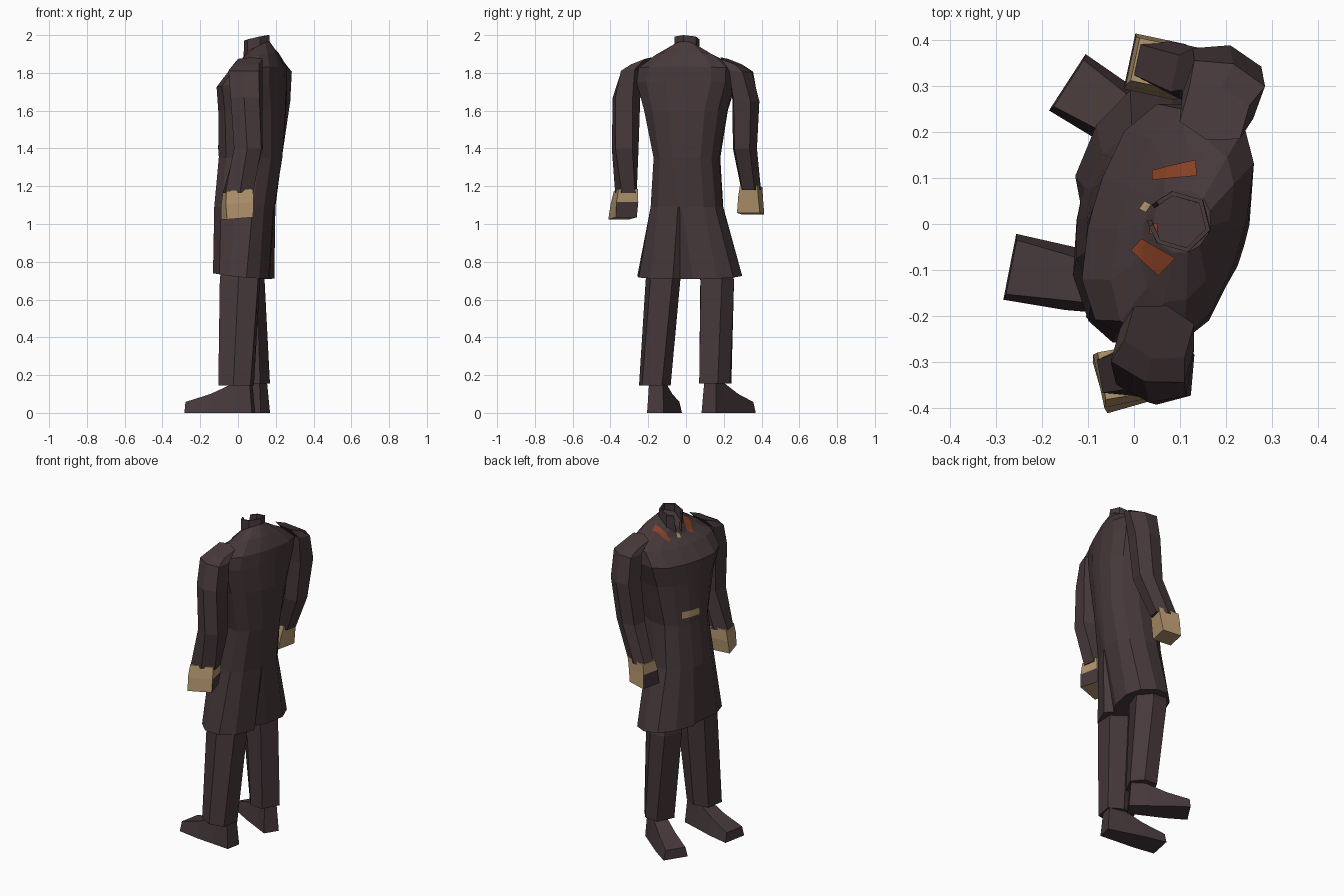
import bpy, bmesh, math
from mathutils import Vector
from mathutils.bvhtree import BVHTree

if "Cube" in bpy.data.objects:
    bpy.data.objects.remove(bpy.data.objects["Cube"])


def material(name, rgb):
    m = bpy.data.materials.new(name)
    m.diffuse_color = (*rgb, 1)
    m.use_nodes = True
    m.node_tree.nodes["Principled BSDF"].inputs["Base Color"].default_value = m.diffuse_color
    return m


CLOTH = material("dark brown cloth", (0.062, 0.040, 0.043))
TAN = material("tan", (0.45, 0.30, 0.155))
RUST = material("rust", (0.25, 0.052, 0.018))


def finish(name, bm, mats, normals=True):
    if normals:
        bmesh.ops.recalc_face_normals(bm, faces=bm.faces)
    me = bpy.data.meshes.new(name)
    bm.to_mesh(me)
    bm.free()
    for m in mats:
        me.materials.append(m)
    ob = bpy.data.objects.new(name, me)
    bpy.context.collection.objects.link(ob)
    return ob


def ring(z, cx, cy, a, b, yaw=0, p=2.5, tilt=0, lat=0, angles=None, n=6):
    """Rounded-box cross-section: a is half depth, b half width."""
    angles = angles or [360 * (k + 0.5) / n for k in range(n)]
    t = math.radians(yaw)
    out = []
    for ang in angles:
        c, s = math.cos(math.radians(ang)), math.sin(math.radians(ang))
        x = a * math.copysign(abs(c) ** (2 / p), c)
        y = b * math.copysign(abs(s) ** (2 / p), s)
        out.append(Vector((cx + x * math.cos(t) - y * math.sin(t),
                           cy + x * math.sin(t) + y * math.cos(t), z + tilt * x + lat * y)))
    return out


def loft(sections):
    bm = bmesh.new()
    rows = [[bm.verts.new(p) for p in s] for s in sections]
    for r, q in zip(rows, rows[1:]):
        n = len(r)
        for i in range(n):
            j = (i + 1) % n
            bm.faces.new((r[i], r[j], q[j], q[i]))
    bm.faces.new(rows[0])
    bm.faces.new(rows[-1])
    return bm


# Long coat: lofted from hem to neck, with a stepped back vent and front overlap
half = [8, 35, 62, 90, 118, 148, 173]
ANG = [0] + half + [180] + [360 - h for h in reversed(half)]
COAT = [  # z, cx, cy, half depth, half width, yaw, power, tilt
    (0.725, 0.018, 0.02, 0.162, 0.285, -13, 2.4, -0.10),
    (1.09, 0.037, 0.005, 0.158, 0.195, -14, 2.5, 0),
    (1.35, 0.066, 0.005, 0.166, 0.175, -15, 2.5, 0),
    (1.60, 0.076, 0.0, 0.170, 0.225, -16, 2.5, 0),
    (1.74, 0.074, 0.0, 0.166, 0.268, -16, 2.7, 0.1),
    (1.82, 0.105, 0.0, 0.132, 0.265, -16, 2.5, 0.1),
    (1.88, 0.115, 0.003, 0.090, 0.180, -16, 2.2, 0.3),
    (1.93, 0.105, 0.005, 0.062, 0.070, -16, 2.0, 0.6)]
rows = [ring(*r, angles=ANG) for r in COAT]
for i in (1, 15):
    rows[1][i] = rows[1][i].lerp(rows[1][0], 0.75)
rows[0][0] += Vector((-0.055, -0.015, 0))
rows[0][1].x -= 0.02
for i in (8, 9, 10, 11):
    rows[0][i].x += 0.025
bm = loft(rows)
bmesh.ops.recalc_face_normals(bm, faces=bm.faces)
skin = BVHTree.FromBMesh(bm)
finish("long_coat", bm, [CLOTH])


# Thin plates draped on the coat by casting a grid of points on it
def plate(name, start, end, width, direction, mat, steps=6, taper=1.0):
    s, e, d, w = Vector(start), Vector(end), Vector(direction), Vector(width)
    b = bmesh.new()
    prev = None
    for i in range(steps + 1):
        f = i / steps
        pts = []
        for k in (-1, 0, 1):
            hit, nor, _, _ = skin.ray_cast(s.lerp(e, f) + w * k * (1 + (taper - 1) * f), d)
            if hit is None:
                pts = None
                break
            pts.append(b.verts.new(hit + nor * 0.005))
        if prev and pts:
            for k in (0, 1):
                face = b.faces.new((prev[k], prev[k + 1], pts[k + 1], pts[k]))
                face.normal_update()
                if face.normal.dot(d) > 0:
                    face.normal_flip()
        prev = pts
    return finish(name, b, [mat], normals=False)


DOWN = (0, 0, -1)
plate("left_lapel_stripe", (0.042, 0.105, 3), (0.137, 0.120, 3), (0, 0.011, 0), DOWN, RUST, taper=1.6)
plate("right_lapel_stripe", (0.008, -0.045, 3), (0.074, -0.092, 3), (0.012, 0.013, 0), DOWN, RUST, taper=1.5)
plate("collar_front_patch", (0.046, -0.022, 3), (0.046, 0.002, 3), (0.008, 0, 0), DOWN, RUST, 2)
plate("throat", (0.022, 0.028, 3), (0.034, 0.045, 3), (0.008, -0.004, 0), DOWN, TAN, 2)
plate("belt_buckle", (-1, 0.018, 1.415), (-1, 0.125, 1.415), (0, 0, 0.02), (1, 0, 0), TAN)

# Standing collar, open at the front
b = bmesh.new()
low = ring(1.885, 0.10, 0.005, 0.072, 0.068, -16, 2, 0.35, angles=[195, 240, 300, 0, 60, 120, 165])
high = ring(1.985, 0.10, 0.005, 0.068, 0.068, -16, 2, 0.22, angles=[205, 240, 300, 0, 60, 120, 155])
lo, hi = [[b.verts.new(p) for p in r] for r in (low, high)]
for i in range(6):
    b.faces.new((lo[i], lo[i + 1], hi[i + 1], hi[i]))
collar = finish("collar", b, [CLOTH], normals=False)
sol = collar.modifiers.new("thickness", "SOLIDIFY")
sol.thickness = 0.01

# Sleeves: sloping cap, shoulder, upper arm, elbow, cuff
SLEEVES = {
    "right": [(1.860, 0.055, -0.235, 0.075, 0.06, -16, 3, 0, 0.38),
              (1.815, 0.04, -0.285, 0.092, 0.060, -16, 3, 0, 0.1),
              (1.67, 0.045, -0.315, 0.085, 0.074, -10, 3), (1.40, 0.055, -0.322, 0.080, 0.071, -5, 3),
              (1.165, 0.0, -0.318, 0.083, 0.058, 10, 3)],
    "left": [(1.860, 0.175, 0.240, 0.075, 0.06, -16, 3, 0, -0.38),
             (1.810, 0.195, 0.292, 0.090, 0.060, -20, 3, 0, -0.1),
             (1.65, 0.19, 0.317, 0.085, 0.074, -15, 3), (1.40, 0.16, 0.312, 0.080, 0.065, -12, 3),
             (1.18, 0.068, 0.345, 0.075, 0.053, -12, 3)]}
for side, secs in SLEEVES.items():
    finish(side + "_sleeve", loft([ring(*s) for s in secs]), [CLOTH])

# Hands: four-sided blocks, with a dark lower panel on one side
HANDS = {
    "right": ([(1.18, 0.0, -0.318, 0.074, 0.054, 10), (1.11, -0.003, -0.326, 0.078, 0.061, 12),
               (1.03, -0.005, -0.336, 0.074, 0.060, 16)], 1),
    "left": ([(1.20, 0.064, 0.345, 0.065, 0.049, -12), (1.14, 0.054, 0.342, 0.064, 0.056, -12),
              (1.055, 0.045, 0.342, 0.058, 0.064, -12)], -1)}
for side, (secs, sign) in HANDS.items():
    b = loft([ring(*s, p=20, tilt=0.08, n=4) for s in secs])
    bmesh.ops.recalc_face_normals(b, faces=b.faces)
    for f in b.faces:
        if f.normal.x * sign > 0.7 and f.calc_center_median().z < secs[1][0]:
            f.material_index = 1
    finish(side + "_hand", b, [TAN, CLOTH])

# Trouser legs
LEGS = {
    "right": [(0.95, 0.02, -0.11, 0.10, 0.08, 0), (0.70, 0.01, -0.122, 0.112, 0.092, -5),
              (0.145, -0.010, -0.165, 0.095, 0.085, -10)],
    "left": [(0.95, 0.04, 0.13, 0.10, 0.08, -15), (0.70, 0.035, 0.165, 0.100, 0.095, -20),
             (0.155, 0.075, 0.155, 0.085, 0.088, -28)]}
for side, secs in LEGS.items():
    finish(side + "_trouser_leg", loft([ring(*s, p=3) for s in secs]), [CLOTH])

# Shoes: heel-to-toe sections along each foot's own direction
SHOES = {"right": ((0.082, -0.162), (-0.27, -0.093)), "left": ((0.145, 0.12), (-0.145, 0.308))}
for side, (heel, toe) in SHOES.items():
    h, t = Vector((*heel, 0)), Vector((*toe, 0))
    across = Vector((-(t - h).y, (t - h).x, 0)).normalized()
    secs = []
    for f, inset, wb, wt, z in [(0, 0.04, 0.045, 0.036, 0.17), (0.27, 0, 0.055, 0.038, 0.158),
                                (0.62, 0, 0.069, 0.048, 0.10), (1, -0.01, 0.073, 0.06, 0.058)]:
        c = h.lerp(t, f)
        up = Vector((0, 0, z)) + (t - h) * inset
        secs.append([c - across * wb, c + across * wb, c + across * wt + up, c - across * wt + up])
    finish(side + "_shoe", loft(secs), [CLOTH])
